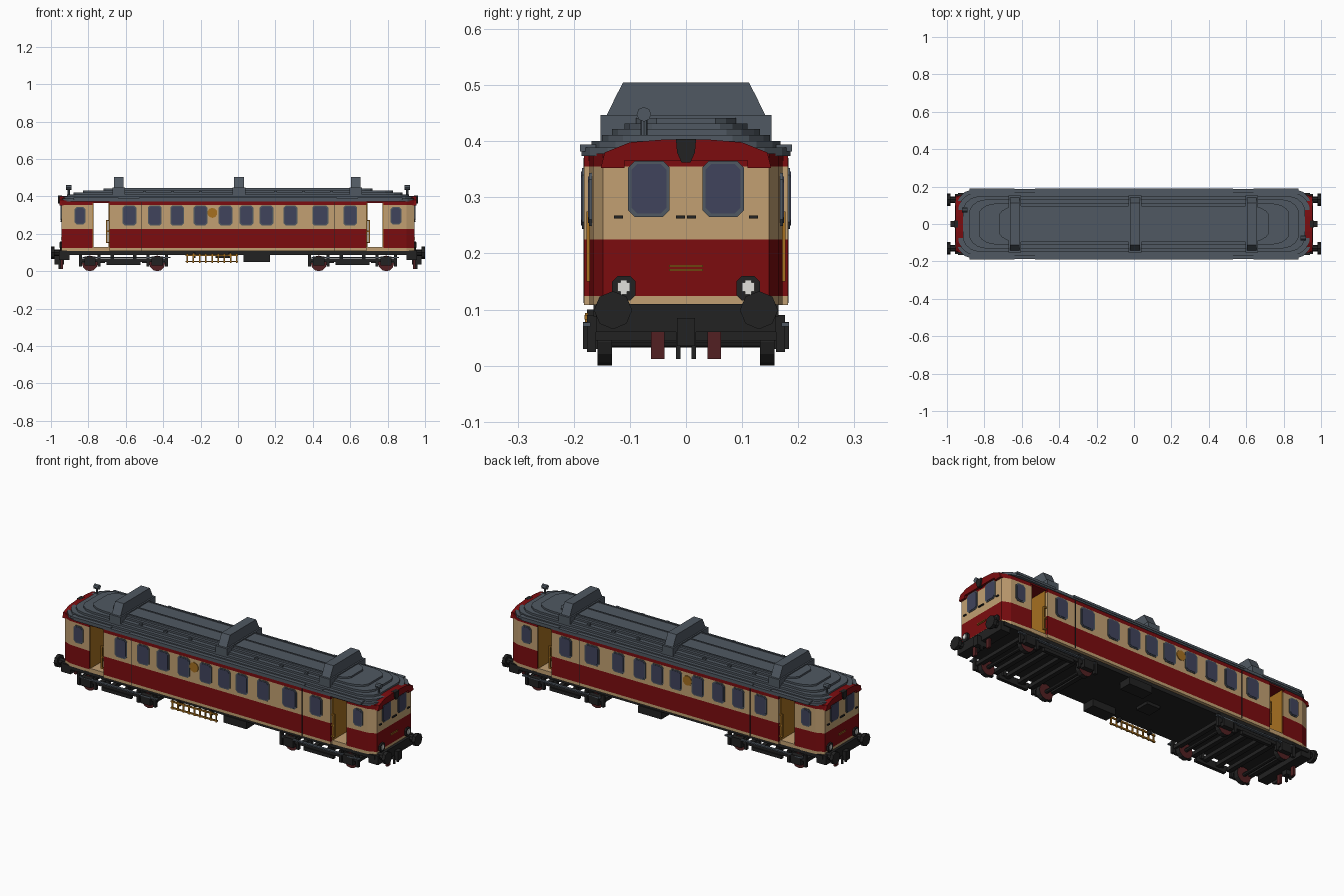
import bpy, bmesh, math
from mathutils import Matrix

cube = bpy.data.objects.get("Cube")
if cube:
    bpy.data.objects.remove(cube, do_unlink=True)


def paint(name, r, g, b):
    lin = [(c / 255 / 12.92) if c < 11 else ((c / 255 + 0.055) / 1.055) ** 2.4 for c in (r, g, b)]
    m = bpy.data.materials.new(name)
    m.use_nodes = True
    m.diffuse_color = (*lin, 1)
    m.node_tree.nodes["Principled BSDF"].inputs["Base Color"].default_value = (*lin, 1)
    return m


RED = paint("deep red", 124, 12, 15)
TAN = paint("tan", 194, 160, 114)
MUSTARD = paint("mustard", 166, 112, 32)
SLATE = paint("slate grey", 80, 89, 98)
GLASS = paint("blue grey glass", 64, 68, 92)
BLACK = paint("near black", 34, 34, 34)
MAROON = paint("maroon", 82, 32, 34)
WHITE = paint("lamp white", 225, 225, 220)


def finish(name, bm, mats):
    bmesh.ops.recalc_face_normals(bm, faces=bm.faces)
    me = bpy.data.meshes.new(name)
    bm.to_mesh(me)
    bm.free()
    for m in mats:
        me.materials.append(m)
    ob = bpy.data.objects.new(name, me)
    bpy.context.collection.objects.link(ob)
    return ob


def loft(name, outline, levels, mats, axis="z"):
    """Extrude a 2D outline through levels, one material per band."""
    place = {"z": lambda a, b, t: (a, b, t),
             "y": lambda a, b, t: (a, t, b),
             "x": lambda a, b, t: (t, a, b)}[axis]
    bm = bmesh.new()
    rings = [[bm.verts.new(place(a, b, t)) for a, b in outline] for t in levels]
    n = len(outline)
    for k in range(len(levels) - 1):
        for i in range(n):
            j = (i + 1) % n
            f = bm.faces.new((rings[k][i], rings[k][j], rings[k + 1][j], rings[k + 1][i]))
            f.material_index = k
    bm.faces.new(rings[0])
    bm.faces.new(rings[-1]).material_index = len(mats) - 1
    return finish(name, bm, mats)


def boxes(name, mat, specs):
    """Several boxes in one part, each given as x0, x1, y0, y1, z0, z1."""
    bm = bmesh.new()
    for x0, x1, y0, y1, z0, z1 in specs:
        m = Matrix.Translation(((x0 + x1) / 2, (y0 + y1) / 2, (z0 + z1) / 2))
        m = m @ Matrix.Diagonal((abs(x1 - x0), abs(y1 - y0), abs(z1 - z0), 1))
        bmesh.ops.create_cube(bm, size=1, matrix=m)
    return finish(name, bm, [mat])


def disc(name, axis, x, y, z, r, length, mats, sides=12):
    """Cylinder along an axis; a second material paints the caps."""
    rot = {"x": Matrix.Rotation(math.pi / 2, 4, "Y"),
           "y": Matrix.Rotation(math.pi / 2, 4, "X"), "z": Matrix()}[axis]
    bm = bmesh.new()
    bmesh.ops.create_cone(bm, cap_ends=True, segments=sides, radius1=r, radius2=r,
                          depth=length, matrix=Matrix.Translation((x, y, z)) @ rot)
    for f in bm.faces:
        f.material_index = len(mats) - 1 if len(f.verts) > 4 else 0
    return finish(name, bm, mats)


def cut_rect(a, b, w, h, c):
    """Rectangle centred on a, b with cut corners."""
    w, h = w / 2, h / 2
    quarter = [(w - c, h), (w, h - c)]
    pts = quarter + [(p, -q) for p, q in quarter[::-1]]
    pts += [(-p, -q) for p, q in quarter] + [(-p, q) for p, q in quarter[::-1]]
    return [(a + p, b + q) for p, q in pts]


def window(name, a, b, w, h, t, axis):
    s = 1 if t > 0 else -1
    loft(name + "_frame", cut_rect(a, b, w, h, 0.012), [t - s * 0.002, t + s * 0.003], [SLATE], axis)
    loft(name + "_glass", cut_rect(a, b, w - 0.012, h - 0.012, 0.01), [t, t + s * 0.005], [GLASS], axis)


# Body shell in painted bands: main saloon and two tapering cabs
BANDS = [0.108, 0.124, 0.225, 0.355, 0.378]
COLOURS = [TAN, RED, TAN, RED]
SIDE = 0.182
loft("saloon", [(-0.687, -SIDE), (0.687, -SIDE), (0.687, SIDE), (-0.687, SIDE)], BANDS, COLOURS)
for s, end in ((1, "left"), (-1, "right")):
    loft(end + "_cab", [(s * x, y) for x, y in
         ((0.778, -0.172), (0.9, -0.166), (0.943, -0.148), (0.943, 0.148), (0.9, 0.166), (0.778, 0.172))],
         BANDS, COLOURS)
    # Open vestibule: floor, ceiling and bulkheads
    boxes(end + "_vestibule_floor", TAN, [(s * 0.68, s * 0.785, -0.17, 0.17, 0.108, 0.13)])
    boxes(end + "_vestibule_ceiling", RED, [(s * 0.68, s * 0.785, -0.175, 0.175, 0.366, 0.38)])
    boxes(end + "_bulkheads", MUSTARD, [(s * 0.68, s * 0.692, -0.168, 0.168, 0.13, 0.366),
                                        (s * 0.773, s * 0.785, -0.168, 0.168, 0.13, 0.366)])
    # Door handrails
    rails = []
    for y in (-0.172, 0.172):
        a, b = y - 0.005, y + 0.005
        rails += [(s * 0.699, s * 0.706, a, b, 0.15, 0.275)]
        rails += [(s * 0.685, s * 0.706, a, b, z, z + 0.007) for z in (0.15, 0.21, 0.268)]
    boxes(end + "_handrails", MUSTARD, rails)

    # End face: windows, brow, lamps, trim
    for y in (-0.066, 0.066):
        window(end + "_end_window", y, 0.315, 0.074, 0.1, s * 0.943, "x")
        loft(end + "_lamp_surround", cut_rect(y * 1.68, 0.138, 0.042, 0.044, 0.01),
             [s * 0.94, s * 0.953], [BLACK], "x")
        boxes(end + "_lamp", WHITE, [(s * 0.95, s * 0.957, y * 1.68 - 0.011, y * 1.68 + 0.011, 0.132, 0.148),
                                     (s * 0.95, s * 0.957, y * 1.68 - 0.006, y * 1.68 + 0.006, 0.127, 0.153)])
    loft(end + "_brow", [(-0.152, 0.352), (-0.11, 0.352), (-0.11, 0.366), (0.11, 0.366), (0.11, 0.352),
         (0.152, 0.352), (0.145, 0.38), (0.1, 0.398), (0.04, 0.403), (-0.04, 0.403), (-0.1, 0.398),
         (-0.145, 0.38)], [s * 0.9, s * 0.955], [RED], "x")
    loft(end + "_top_lamp", [(-0.018, 0.404), (0.018, 0.404), (0.016, 0.38), (0.008, 0.362), (-0.008, 0.362),
         (-0.016, 0.38)], [s * 0.94, s * 0.962], [BLACK], "x")
    boxes(end + "_trim", MUSTARD, [(s * 0.94, s * 0.946, -0.03, 0.03, z, z + 0.003) for z in (0.169, 0.176)])
    boxes(end + "_wipers", BLACK, [(s * 0.94, s * 0.95, y - 0.008, y + 0.008, 0.262, 0.268)
                                   for y in (-0.12, -0.01, 0.01, 0.12)])

    # Buffer beam, buffers, coupling and hoses
    boxes(end + "_buffer_beam", BLACK, [(s * 0.9, s * 0.958, -0.16, 0.16, 0.06, 0.11),
                                        (s * 0.93, s * 0.98, -0.016, 0.016, 0.035, 0.085),
                                        (s * 0.95, s * 0.96, -0.018, -0.01, 0.012, 0.06),
                                        (s * 0.95, s * 0.96, 0.01, 0.018, 0.012, 0.06)])
    boxes(end + "_hoses", MAROON, [(s * 0.936, s * 0.948, y - 0.012, y + 0.012, 0.012, 0.078)
                                   for y in (-0.05, 0.05)])
    for y in (-0.13, 0.13):
        disc(end + "_buffer_shank", "x", s * 0.965, y, 0.099, 0.018, 0.05, [BLACK], 8)
        disc(end + "_buffer_head", "x", s * 0.991, y, 0.099, 0.034, 0.018, [BLACK], 8)

    # Roof horn
    disc(end + "_horn_post", "z", s * 0.905, -s * 0.075, 0.425, 0.006, 0.05, [SLATE], 8)
    disc(end + "_horn", "x", s * 0.905, -s * 0.075, 0.448, 0.013, 0.028, [SLATE], 8)

# Side windows and round emblem on both sides
SALOON_X = (-0.58, -0.445, -0.325, -0.2, -0.067, 0.045, 0.152, 0.28, 0.44, 0.6)
for s, side in ((-1, "front"), (1, "back")):
    for x in SALOON_X:
        window(side + "_window", x, 0.298, 0.086 if x == 0.44 else 0.074, 0.108, s * SIDE, "y")
    for x in (-0.845, 0.845):
        window(side + "_cab_window", x, 0.296, 0.058, 0.095, s * 0.1695, "y")
    disc(side + "_emblem", "y", -0.137, s * SIDE, 0.312, 0.027, 0.008, [MUSTARD], 10)
    boxes(side + "_panel_seams", BLACK, [(x - 0.0015, x + 0.0015, s * 0.18, s * 0.183, 0.112, 0.37)
                                         for x in (-0.515, 0.515)])

# Stepped roof layers with tapered ends
LAYERS = ((0.95, 0.186, 0.374, 0.389), (0.938, 0.168, 0.389, 0.4), (0.915, 0.15, 0.4, 0.411),
          (0.88, 0.132, 0.411, 0.422), (0.83, 0.11, 0.422, 0.432), (0.72, 0.095, 0.432, 0.441))
for x, y, z0, z1 in LAYERS:
    quarter = [(x, y * 0.55), (x - 0.015, y * 0.75), (x - 0.045, y * 0.92), (x - 0.09, y)]
    half = quarter + [(-a, b) for a, b in quarter[::-1]]
    loft("roof_layer", half + [(-a, -b) for a, b in half], [z0, z1], [SLATE])
boxes("roof_edge_panels", SLATE, [(x0, x1, s * 0.16, s * 0.189, 0.382, 0.394) for s in (-1, 1)
                                  for x0, x1 in ((-0.53, 0.53), (0.64, 0.88), (-0.88, -0.64))])
boxes("roof_ribs", SLATE, [(-0.63, 0.63, y - 0.003, y + 0.003, 0.436, 0.445) for y in (-0.09, 0, 0.09)])
boxes("roof_lugs", SLATE, [(x - 0.008, x + 0.008, s * 0.118, s * 0.13, 0.418, 0.43)
                           for s in (-1, 1) for x in (-0.5, -0.35, -0.2, 0.2, 0.35, 0.5)])
# Tall roof ventilators
for x in (-0.638, 0.005, 0.63):
    half = [(0.15, 0.405), (0.15, 0.43), (0.137, 0.455), (0.125, 0.48), (0.112, 0.505)]
    loft("ventilator", half + [(-a, b) for a, b in half[::-1]], [x - 0.026, x + 0.026], [SLATE], "x")
    boxes("ventilator_foot", SLATE, [(x - 0.034, x + 0.034, -0.152, 0.152, 0.4, 0.447)])

# Underframe with equipment boxes
boxes("underframe", BLACK, [(-0.94, 0.94, -0.165, 0.165, 0.088, 0.109)])
boxes("equipment_boxes", BLACK, [(0.03, 0.17, s * 0.1, s * 0.17, 0.05, 0.09) for s in (-1, 1)]
      + [(-0.12, -0.04, -0.03, 0.05, 0.072, 0.09)])
# Ladder slung under the front side
boxes("ladder", MUSTARD, [(-0.28, 0.0, -0.181, -0.174, z, z + 0.008) for z in (0.048, 0.082)]
      + [(-0.275 + i * 0.033, -0.267 + i * 0.033, -0.18, -0.175, 0.044, 0.094) for i in range(9)])
boxes("ladder_brackets", BLACK, [(x, x + 0.012, -0.176, -0.15, 0.07, 0.1) for x in (-0.24, -0.05)])

# Bogies
for c, end in ((-0.612, "right"), (0.612, "left")):
    frame = []
    for s in (-1, 1):
        frame += [(c - 0.23, c + 0.23, s * 0.16, s * 0.172, 0.05, 0.068),
                  (c - 0.09, c + 0.09, s * 0.16, s * 0.178, 0.032, 0.05)]
        for x in (c - 0.18, c + 0.18):
            frame += [(x - 0.03, x + 0.03, s * 0.155, s * 0.184, 0.03, 0.078)]
            frame += [(x + d - 0.008, x + d + 0.008, s * 0.16, s * 0.176, 0.024, 0.09) for d in (-0.05, 0.05)]
        frame += [(c + d - 0.01, c + d + 0.01, s * 0.15, s * 0.17, 0.05, 0.09) for d in (-0.06, 0.06)]
    frame += [(c + d - 0.012, c + d + 0.012, -0.16, 0.16, 0.045, 0.065)
              for d in (-0.22, -0.11, -0.04, 0.04, 0.11, 0.22)]
    boxes(end + "_bogie_frame", BLACK, frame)
    boxes(end + "_step_boards", SLATE, [(c - 0.22, c + 0.25, s * 0.17, s * 0.184, 0.07, 0.077)
                                        for s in (-1, 1)])
    for x in (c - 0.18, c + 0.18):
        disc(end + "_axle", "y", x, 0, 0.042, 0.01, 0.28, [BLACK], 8)
        for y in (-0.145, 0.145):
            disc(end + "_wheel", "y", x, y, 0.042, 0.042, 0.026, [BLACK, MAROON], 12)
